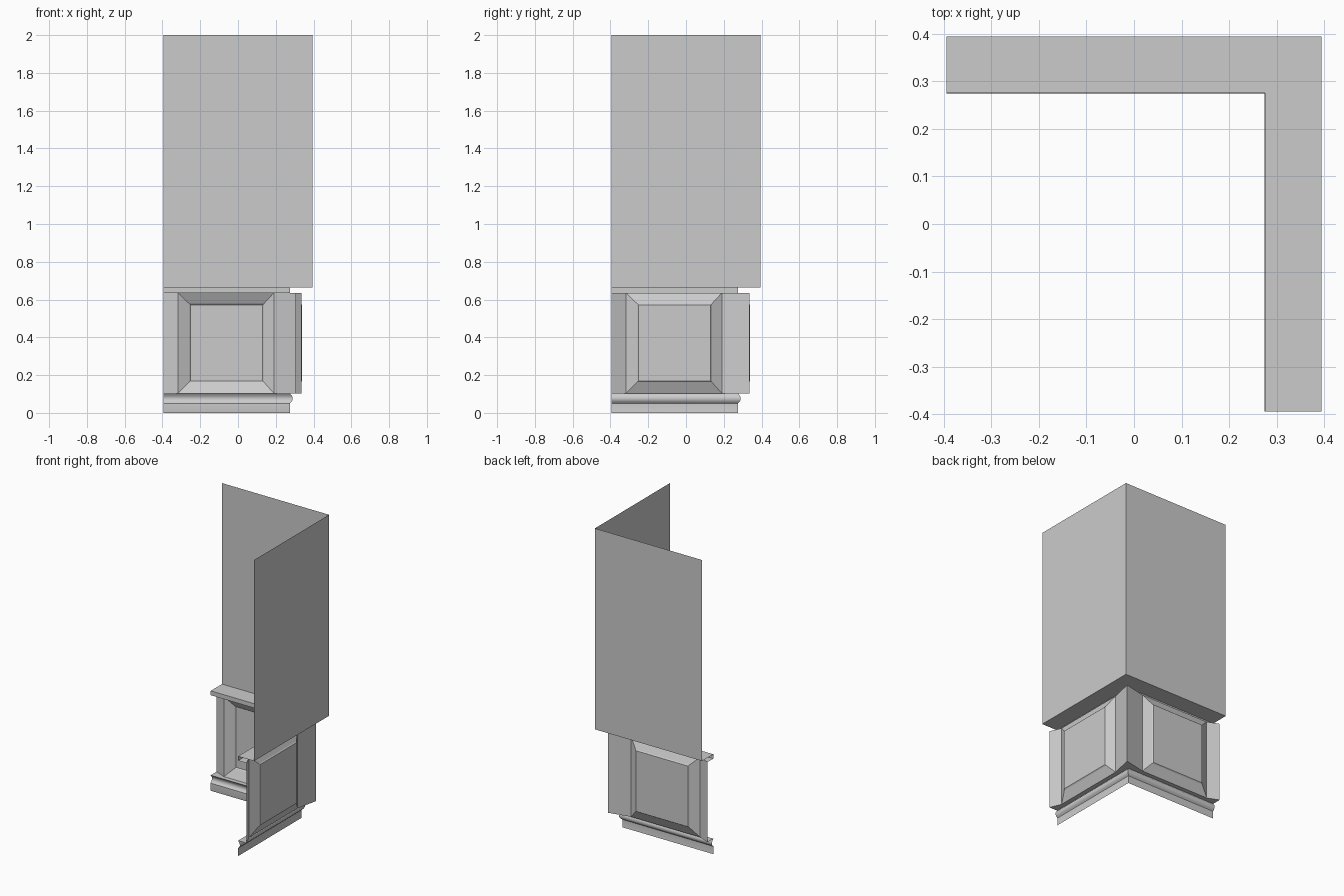
import bpy, bmesh
from mathutils import Vector

if "Cube" in bpy.data.objects:
    bpy.data.objects.remove(bpy.data.objects["Cube"])

END = -0.394          # free end of each wall
WALL = 0.394          # upper wall plane
LIP = 0.276           # front of rail and baseboard
FRAME, BACK, STEP = 0.305, 0.334, 0.340
Z0, Z1, ZTOP = 0.103, 0.635, 0.664
TOWARD_ROOM = (0, -1, 0)


def make(name, faces, smooth=False):
    """Build faces for the rear wall and their mirror image across the corner diagonal."""
    bm = bmesh.new()
    for swap in (False, True):
        for pts, facing in faces:
            ps = [Vector(p) for p in pts]
            f = Vector(facing)
            if swap:
                ps = [Vector((p.y, p.x, p.z)) for p in ps]
                f = Vector((f.y, f.x, f.z))
            face = bm.faces.new([bm.verts.new(p) for p in ps])
            face.normal_update()
            if face.normal.dot(f) < 0:
                face.normal_flip()
    bmesh.ops.remove_doubles(bm, verts=bm.verts, dist=0.0002)
    me = bpy.data.meshes.new(name)
    bm.to_mesh(me)
    bm.free()
    ob = bpy.data.objects.new(name, me)
    bpy.context.collection.objects.link(ob)
    if smooth:
        bpy.ops.object.select_all(action='DESELECT')
        ob.select_set(True)
        bpy.context.view_layer.objects.active = ob
        bpy.ops.object.shade_smooth_by_angle(angle=0.6)
    return ob


def sweep(profile, bias=0.0):
    """Run a (depth, height) profile along the wall, mitred at the corner."""
    out = []
    for (d0, h0), (d1, h1) in zip(profile, profile[1:]):
        out.append(([(END, d0, h0), (d0, d0, h0), (d1, d1, h1), (END, d1, h1)],
                    (0, -1, bias)))
    return out


def upright(a, b):
    return ([(*a, Z0), (*b, Z0), (*b, Z1), (*a, Z1)], TOWARD_ROOM)


def rect(x0, x1, z0, z1, d):
    return [(x0, d, z0), (x1, d, z0), (x1, d, z1), (x0, d, z1)]


# plan line of the panelling
plan = [(END, BACK + 0.003), (-0.318, FRAME), (0.19, FRAME), (BACK + 0.003, BACK + 0.003)]


def ledge(z, up):
    pts = [(END, LIP), (LIP, LIP)] + plan[::-1]
    return ([(x, y, z) for x, y in pts], (0, 0, up))


# upper wall
make("upper_wall", sweep([(WALL, 2.0), (WALL, ZTOP)]))

# chair rail: top, front edge, underside
make("chair_rail", sweep([(WALL, ZTOP), (LIP, ZTOP)], 1)
     + sweep([(LIP, ZTOP), (LIP, Z1)]) + [ledge(Z1, -1)])

# sloping stiles at the free end and the corner
make("panel_stiles", [upright(plan[0], plan[1]), upright(plan[2], plan[3])])

# recessed panel with bevelled surround and a small step
rings = [rect(-0.318, 0.19, Z0, Z1, FRAME),
         rect(-0.258, 0.137, 0.163, 0.578, BACK),
         rect(-0.252, 0.131, 0.169, 0.572, STEP)]
faces = []
for a, b in zip(rings, rings[1:]):
    for i in range(4):
        j = (i + 1) % 4
        faces.append(([a[i], a[j], b[j], b[i]], TOWARD_ROOM))
faces.append((rings[-1], TOWARD_ROOM))
make("recessed_panel", faces)

# baseboard with a cove groove and top ledge
cove = [(LIP, Z0), (0.279, 0.098), (0.286, 0.090), (0.2895, 0.080), (0.289, 0.070),
        (0.284, 0.060), (LIP, 0.053), (0.2745, 0.051), (0.2745, 0.008), (LIP, 0.0)]
make("baseboard", sweep(cove) + [ledge(Z0, 1)], smooth=True)
